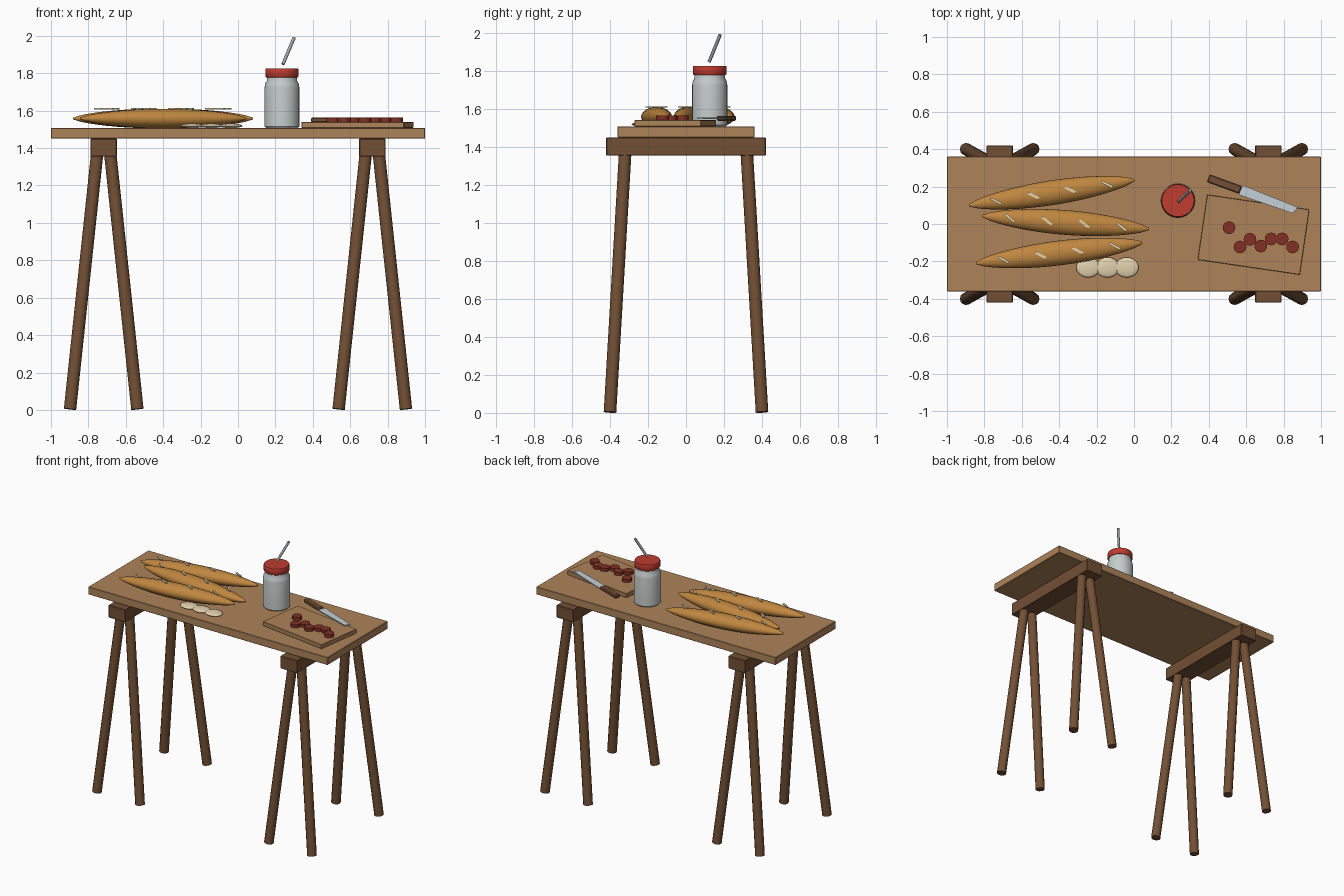
import bpy, bmesh, math
from mathutils import Vector, Matrix

cube = bpy.data.objects.get("Cube")
if cube:
    bpy.data.objects.remove(cube, do_unlink=True)


def material(name, r, g, b):
    m = bpy.data.materials.new(name)
    m.use_nodes = True
    m.diffuse_color = (r, g, b, 1)
    m.node_tree.nodes["Principled BSDF"].inputs["Base Color"].default_value = (r, g, b, 1)
    return m


TAN = material("light wood", 0.42, 0.23, 0.10)
BROWN = material("dark wood", 0.17, 0.08, 0.035)
CRUST = material("bread crust", 0.52, 0.24, 0.05)
CREAM = material("cream", 0.76, 0.64, 0.42)
RED = material("lid red", 0.52, 0.045, 0.03)
MAROON = material("slice red", 0.22, 0.03, 0.017)
GLASS = material("pale glass", 0.56, 0.61, 0.60)
STEEL = material("steel", 0.56, 0.64, 0.67)
GREY = material("straw grey", 0.36, 0.38, 0.40)


def finish(name, bm, mat, smooth=False, matrix=None):
    bmesh.ops.recalc_face_normals(bm, faces=bm.faces)
    mesh = bpy.data.meshes.new(name)
    bm.to_mesh(mesh)
    bm.free()
    mesh.materials.append(mat)
    obj = bpy.data.objects.new(name, mesh)
    bpy.context.collection.objects.link(obj)
    if matrix:
        obj.matrix_world = matrix
    if smooth:
        bpy.ops.object.select_all(action='DESELECT')
        obj.select_set(True)
        bpy.context.view_layer.objects.active = obj
        bpy.ops.object.shade_smooth_by_angle(angle=math.radians(40))
    return obj


def place(x, y, z, degrees=0):
    return Matrix.Translation((x, y, z)) @ Matrix.Rotation(math.radians(degrees), 4, 'Z')


def box(name, size, matrix, mat, bevel=0):
    bm = bmesh.new()
    bmesh.ops.create_cube(bm, size=1)
    bmesh.ops.scale(bm, vec=size, verts=bm.verts)
    if bevel:
        bmesh.ops.bevel(bm, geom=bm.edges[:], offset=bevel, segments=1, affect='EDGES')
    return finish(name, bm, mat, matrix=matrix)


def rod(name, start, end, radius, sides, mat):
    a, b = Vector(start), Vector(end)
    bm = bmesh.new()
    bmesh.ops.create_cone(bm, cap_ends=True, segments=sides, radius1=radius,
                          radius2=radius, depth=(b - a).length)
    turn = (b - a).to_track_quat('Z', 'Y').to_matrix().to_4x4()
    return finish(name, bm, mat, True, Matrix.Translation((a + b) / 2) @ turn)


def lathe(name, profile, sides, mat, matrix):
    """Revolve (radius, height) points around z, capping both ends."""
    bm = bmesh.new()
    rings = []
    for r, z in profile:
        rings.append([bm.verts.new((r * math.cos(math.tau * i / sides),
                                    r * math.sin(math.tau * i / sides), z))
                      for i in range(sides)])
    for low, high in zip(rings, rings[1:]):
        for i in range(sides):
            j = (i + 1) % sides
            bm.faces.new((low[i], low[j], high[j], high[i]))
    bm.faces.new(rings[0])
    bm.faces.new(rings[-1])
    return finish(name, bm, mat, True, matrix)


# Table top on two trestles
TOP = 1.508
box("table_top", (2, 0.72, 0.058), place(0, 0, TOP - 0.029), TAN, 0.003)
for side, sx in (("left", 1), ("right", -1)):
    cx = 0.718 * sx
    box(side + "_trestle_beam", (0.14, 0.84, 0.095), place(cx, 0, 1.4025), BROWN, 0.003)
    for end, sy in (("front", -1), ("back", 1)):
        for spot, dx in (("outer", sx), ("inner", -sx)):
            rod(f"{side}_{end}_{spot}_leg", (cx + 0.18 * dx, 0.40 * sy, 0.004),
                (cx + 0.035 * dx, 0.32 * sy, 1.37), 0.033, 12, BROWN)

# Baguettes with score marks
for n, (x, y, turn) in enumerate(((-0.44, 0.167, 8.7), (-0.365, 0.008, -4.5),
                                  (-0.40, -0.155, 7)), 1):
    frame = place(x, y, TOP + 0.05, turn)
    steps = [-1 + i / 10 for i in range(21)]
    profile = [(0.006 + 0.06 * (1 - t * t) ** 0.75, 0.447 * t) for t in steps]
    flat = Matrix.Diagonal((0.79, 1, 1, 1))
    lathe(f"baguette_{n}", profile, 20, CRUST,
          frame @ Matrix.Rotation(math.pi / 2, 4, 'Y') @ flat)
    for k in range(4):
        box(f"baguette_{n}_score_{k + 1}", (0.066, 0.014, 0.006),
            frame @ place(-0.3 + 0.2 * k, 0, 0.052, -35), CREAM)

# Flat cream slices beside the bread
for n in range(3):
    bm = bmesh.new()
    bmesh.ops.create_uvsphere(bm, u_segments=20, v_segments=10, radius=1)
    bmesh.ops.scale(bm, vec=(0.064, 0.054, 0.012), verts=bm.verts)
    finish(f"cheese_slice_{n + 1}", bm, CREAM, True,
           place(-0.245 + 0.103 * n, -0.232, TOP + 0.011))

# Jar, lid and straw
jar = place(0.235, 0.125, TOP)
lathe("jar", [(0.086, 0), (0.093, 0.008), (0.093, 0.215), (0.09, 0.235),
              (0.081, 0.252), (0.081, 0.275)], 28, GLASS, jar)
lathe("jar_lid", [(0.084, 0.27), (0.089, 0.276), (0.089, 0.312), (0.086, 0.318)],
      28, RED, jar)
rod("straw", (0.24, 0.122, 1.848), (0.30, 0.18, 1.99), 0.009, 10, GREY)

# Cutting board with round slices
board = place(0.639, -0.057, TOP + 0.016, -8.3)
box("cutting_board", (0.552, 0.352, 0.032), board, TAN, 0.002)
for n, (x, y) in enumerate(((0.508, -0.02), (0.567, -0.123), (0.62, -0.082), (0.678, -0.118),
                            (0.733, -0.08), (0.792, -0.08), (0.848, -0.123)), 1):
    rod(f"tomato_slice_{n}", (x, y, TOP + 0.031), (x, y, TOP + 0.056), 0.034, 16, MAROON)

# Knife: handle and tapered blade
knife = place(0.57, 0.182, TOP + 0.042, -20)
box("knife_handle", (0.185, 0.045, 0.026), knife @ place(-0.092, 0, 0), BROWN, 0.006)
bm = bmesh.new()
outline = ((0, -0.028), (0.305, -0.022), (0.32, 0.018), (0, 0.028))
face = bm.faces.new([bm.verts.new((x, y, -0.004)) for x, y in outline])
lifted = bmesh.ops.extrude_face_region(bm, geom=[face])["geom"]
bmesh.ops.translate(bm, vec=(0, 0, 0.008),
                    verts=[v for v in lifted if isinstance(v, bmesh.types.BMVert)])
finish("knife_blade", bm, STEEL, matrix=knife)
